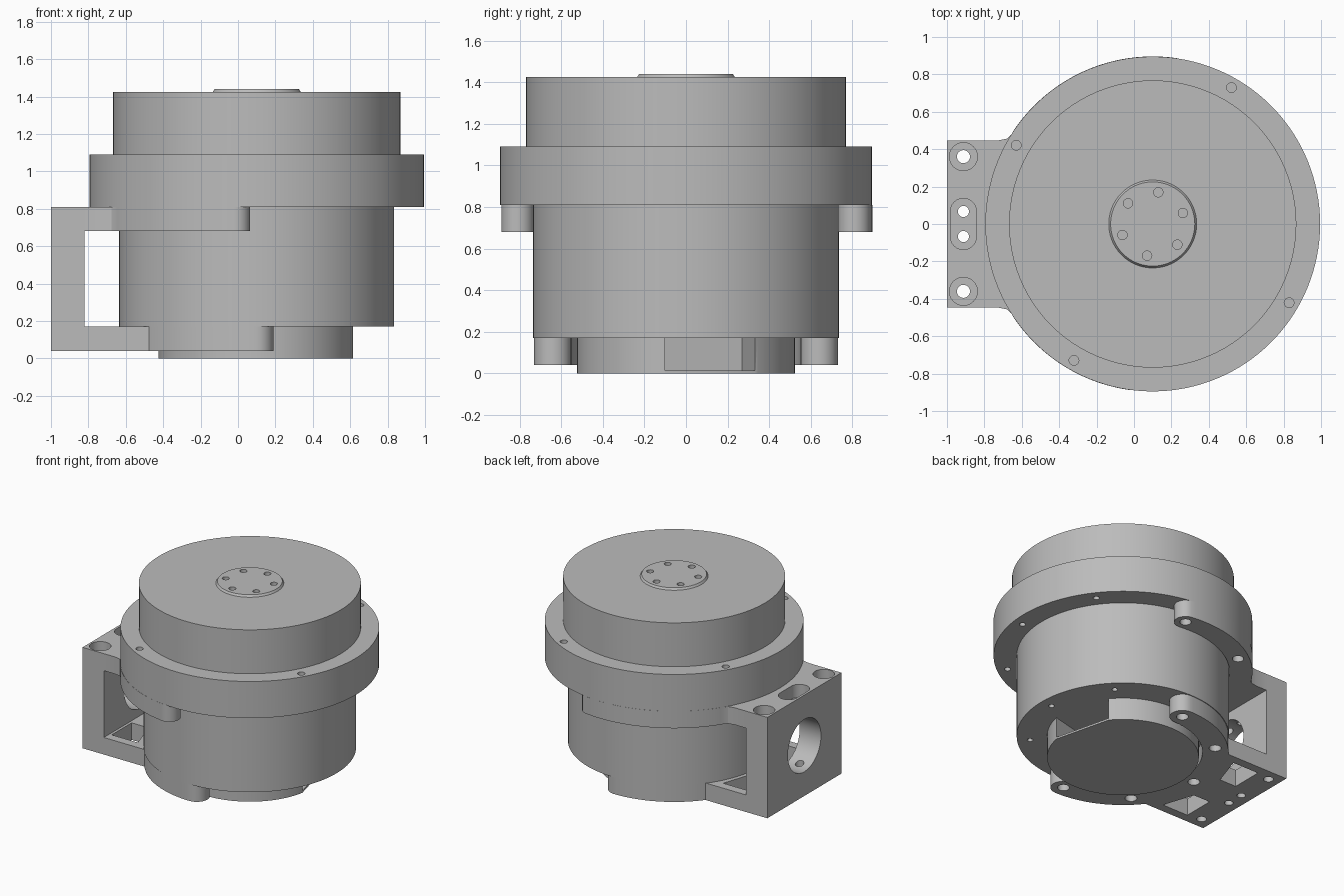
import bpy, bmesh
from math import sin, cos, radians, pi
from mathutils import Matrix

cube = bpy.data.objects.get("Cube")
if cube:
    bpy.data.objects.remove(cube, do_unlink=True)

grey = bpy.data.materials.new("machined grey")
grey.use_nodes = True
GREY = (0.5, 0.5, 0.5, 1)
grey.diffuse_color = GREY
grey.node_tree.nodes["Principled BSDF"].inputs["Base Color"].default_value = GREY

CX = 0.1  # x position of the main axis


def polar(r, deg):
    return CX + r * cos(radians(deg)), r * sin(radians(deg))


def finish(name, bm):
    bmesh.ops.recalc_face_normals(bm, faces=bm.faces)
    mesh = bpy.data.meshes.new(name)
    bm.to_mesh(mesh)
    bm.free()
    mesh.materials.append(grey)
    obj = bpy.data.objects.new(name, mesh)
    bpy.context.collection.objects.link(obj)
    return obj


def prism(name, points, z0, z1):
    """Extrude a flat outline from z0 to z1."""
    bm = bmesh.new()
    face = bm.faces.new([bm.verts.new((x, y, z0)) for x, y in points])
    new = bmesh.ops.extrude_face_region(bm, geom=[face])["geom"]
    verts = [v for v in new if isinstance(v, bmesh.types.BMVert)]
    bmesh.ops.translate(bm, verts=verts, vec=(0, 0, z1 - z0))
    return finish(name, bm)


def disc(name, r, z0, z1, x=CX, y=0, seg=96, top=None):
    bm = bmesh.new()
    bmesh.ops.create_cone(bm, cap_ends=True, segments=seg, radius1=r,
                          radius2=top or r, depth=z1 - z0,
                          matrix=Matrix.Translation((x, y, (z0 + z1) / 2)))
    return finish(name, bm)


def hole(x, y, r, z0, z1):
    return disc("cutter", r, z0, z1, x, y, seg=24)


def box(name, x0, x1, y0, y1, z0, z1):
    return prism(name, [(x0, y0), (x1, y0), (x1, y1), (x0, y1)], z0, z1)


def combine(target, others, operation="DIFFERENCE"):
    """Apply each boolean in turn and discard the helper."""
    for other in others:
        mod = target.modifiers.new("boolean", "BOOLEAN")
        mod.operation, mod.solver, mod.object = operation, "EXACT", other
        bpy.context.view_layer.objects.active = target
        bpy.ops.object.modifier_apply(modifier=mod.name)
        bpy.data.objects.remove(other, do_unlink=True)


def ring_holes(radius, angles, r, z0, z1):
    return [hole(*polar(radius, a), r, z0, z1) for a in angles]


def clamp_outline(mid, half, start, edge, fillet):
    """Half ring with rounded ends, joined to the square bracket end."""
    end = start + 180

    def cap(angle, first):
        cx, cy = polar(mid, angle)
        return [(cx + half * cos(radians(first + a)), cy + half * sin(radians(first + a)))
                for a in range(0, 181, 15)]

    pts = cap(start, start - 180)
    outer = mid + half
    ring = [polar(outer, a) for a in range(start + 2, end, 2)]
    pts += [p for p in ring if p[1] > edge + fillet]
    corner = CX - (outer ** 2 - edge ** 2) ** 0.5
    if fillet:
        pts += [(corner + 0.02, edge + 0.03), (corner, edge + 0.01), (corner - 0.05, edge)]
    else:
        pts.append((corner, edge))
    pts += [(-1, edge), (-1, -edge)]
    if fillet:
        pts += [(corner - 0.05, -edge), (corner, -edge - 0.01), (corner + 0.02, -edge - 0.03)]
    else:
        pts.append((corner, -edge))
    pts += [p for p in ring if p[1] < -edge - fillet]
    pts += cap(end, end)
    pts += [polar(mid - half, a) for a in range(end - 2, start, -2)]
    return pts


# Stacked housing
base = disc("base_cover", 0.525, 0, 0.17)
body = disc("motor_body", 0.735, 0.17, 0.81)
flange = disc("flange", 0.895, 0.81, 1.09, seg=128)
upper = disc("upper_housing", 0.768, 1.09, 1.425)
hub = disc("output_hub", 0.235, 1.425, 1.44, top=0.225)

# Flat side and open pocket in the base cover
turn = Matrix.Translation((CX, 0, 0)) @ Matrix.Rotation(radians(14), 4, "Z")
flat = box("cutter", 0.475, 0.7, -0.4, 0.4, -0.1, 0.3)
pocket = box("cutter", 0.22, 0.7, -0.223, 0.223, 0.015, 0.3)
for cutter in (flat, pocket):
    cutter.data.transform(turn)
combine(base, [flat, pocket])

# Screw holes in the housing
eighths = range(0, 360, 45)
combine(body, ring_holes(0.645, eighths, 0.02, 0.1, 0.25))
combine(flange, ring_holes(0.82, [a - 8 for a in eighths], 0.022, 0.75, 0.9))
combine(flange, ring_holes(0.842, range(60, 420, 90), 0.026, 1.03, 1.15))
combine(upper, ring_holes(0.172, range(20, 380, 60), 0.025, 1.39, 1.5))
combine(hub, ring_holes(0.172, range(20, 380, 60), 0.025, 1.39, 1.5))

# Mounting bracket: end wall with an upper and a lower clamp plate
bracket = box("mounting_bracket", -1, -0.82, -0.447, 0.447, 0.04, 0.81)
upper_plate = prism("upper_plate", clamp_outline(0.817, 0.079, 82, 0.447, 0.05), 0.68, 0.81)
lower_plate = prism("lower_plate", clamp_outline(0.64, 0.09, 90, 0.447, 0), 0.04, 0.17)
combine(upper_plate, ring_holes(0.817, range(82, 263, 45), 0.04, 0.6, 0.79))
combine(lower_plate, ring_holes(0.64, range(90, 271, 45), 0.042, 0, 0.15))
combine(bracket, [upper_plate, lower_plate], "UNION")

# Windows in the lower plate, mirrored
window = [(-0.8, 0.14), (-0.8, 0.38), (-0.58, 0.38), (-0.66, 0.14)]
combine(bracket, [prism("cutter", [(x, s * y) for x, y in window], 0, 0.3) for s in (1, -1)])

# Counterbored bolt holes and a slotted pair in the end wall
HX = -0.912
for s in (1, -1):
    combine(bracket, [hole(HX, s * 0.36, 0.075, 0.71, 0.9),
                      hole(HX, s * 0.36, 0.035, -0.1, 0.9),
                      hole(HX, s * 0.067, 0.03, -0.1, 0.9)])
slot = [(HX + 0.07 * cos(a), s * 0.067 + 0.07 * sin(a))
        for s, start in ((1, 0), (-1, pi))
        for a in [start + i * pi / 12 for i in range(13)]]
combine(bracket, [prism("cutter", slot, 0.71, 0.9)])

# Round cable opening through the end wall
opening = disc("cutter", 0.2, -0.2, 0.2, 0, 0, seg=48)
opening.data.transform(Matrix.Translation((-0.91, 0, 0.425)) @ Matrix.Rotation(pi / 2, 4, "Y"))
combine(bracket, [opening])

# Smooth round walls, crisp edges
for obj in (base, body, flange, upper, hub, bracket):
    bpy.ops.object.select_all(action="DESELECT")
    obj.select_set(True)
    bpy.context.view_layer.objects.active = obj
    bpy.ops.object.shade_smooth_by_angle(angle=radians(30))
